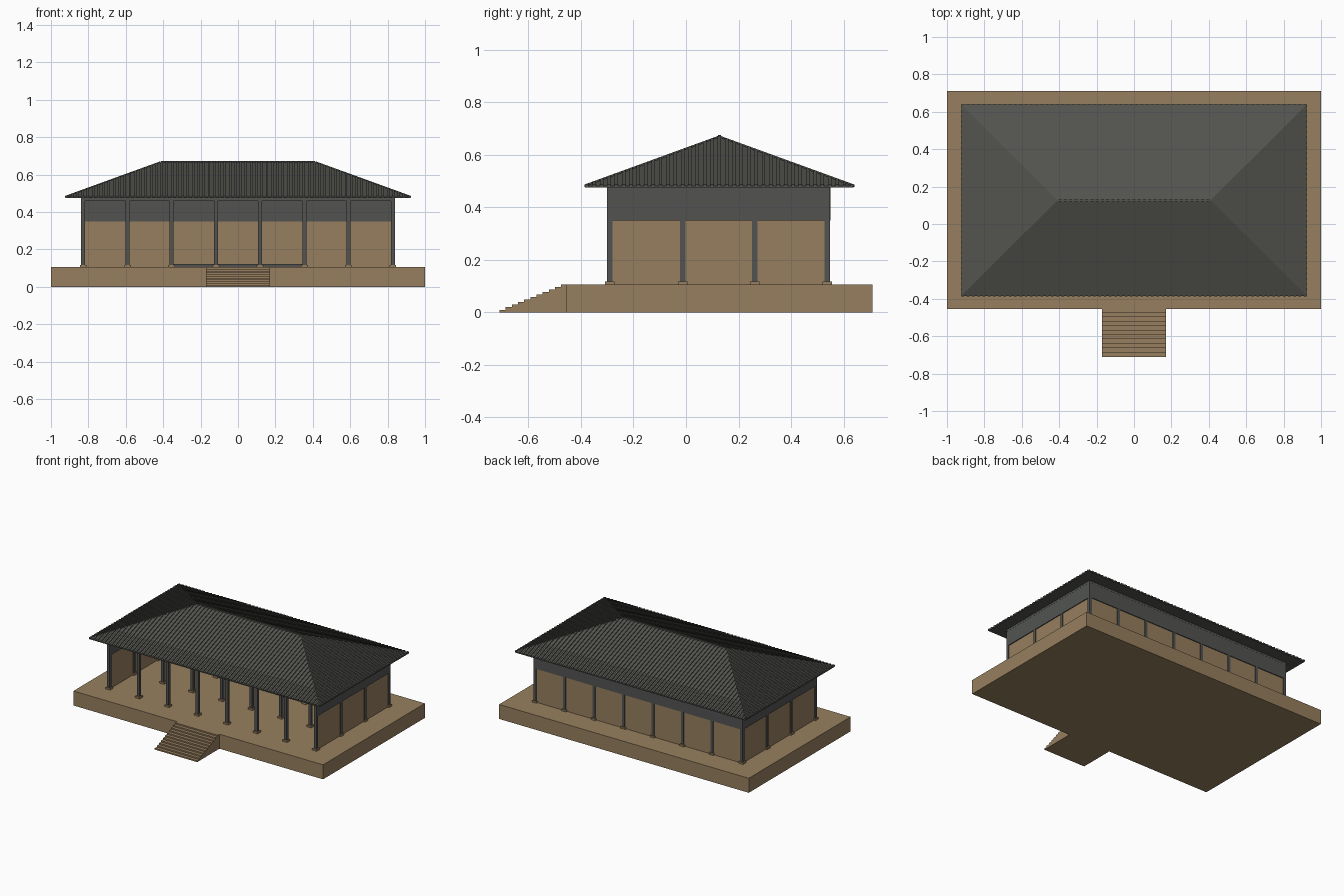
import bpy, bmesh
from mathutils import Vector

if "Cube" in bpy.data.objects:
    bpy.data.objects.remove(bpy.data.objects["Cube"])


def material(name, rgb):
    m = bpy.data.materials.new(name)
    m.diffuse_color = (*rgb, 1)
    m.use_nodes = True
    m.node_tree.nodes["Principled BSDF"].inputs["Base Color"].default_value = m.diffuse_color
    return m


EARTH = material("tan earth", (0.305, 0.212, 0.113))
WOOD = material("dark grey wood", (0.084, 0.088, 0.083))
TILE = material("charcoal tile", (0.086, 0.086, 0.077))


def add_object(name, bm, mat):
    bmesh.ops.recalc_face_normals(bm, faces=bm.faces[:])
    mesh = bpy.data.meshes.new(name)
    bm.to_mesh(mesh)
    bm.free()
    mesh.materials.append(mat)
    ob = bpy.data.objects.new(name, mesh)
    bpy.context.collection.objects.link(ob)
    return ob


def add_box(bm, x0, x1, y0, y1, z0, z1):
    verts = bmesh.ops.create_cube(bm, size=1)["verts"]
    for v in verts:
        v.co = Vector((x1 if v.co.x > 0 else x0,
                       y1 if v.co.y > 0 else y0,
                       z1 if v.co.z > 0 else z0))


def boxes(name, mat, *dims):
    bm = bmesh.new()
    for d in dims:
        add_box(bm, *d)
    return add_object(name, bm, mat)


FLOOR, BAND, BEAM, EAVE = 0.105, 0.35, 0.46, 0.476
COLS = [s * x for x in (0.118, 0.355, 0.59, 0.828) for s in (-1, 1)]
FRONT, MID, REAR, BACK = -0.29, -0.013, 0.262, 0.538
SIDE = 0.828

# Raised platform
boxes("platform", EARTH, (-1, 1, -0.455, 0.71, 0, FLOOR))

# Stairs: one stepped profile extruded across the width
n, start, end = 11, -0.71, -0.455
tread, rise = 0.0235, FLOOR / 11
profile = [(start, 0)]
for i in range(n):
    y = start + i * tread
    profile += [(y, (i + 1) * rise),
                (end if i == n - 1 else y + tread, (i + 1) * rise)]
profile.append((end, 0))
bm = bmesh.new()
face = bm.faces.new([bm.verts.new((-0.17, y, z)) for y, z in profile])
ext = bmesh.ops.extrude_face_region(bm, geom=[face])["geom"]
for v in ext:
    if isinstance(v, bmesh.types.BMVert):
        v.co.x = 0.17
add_object("front_stairs", bm, EARTH)

# Columns with square stone feet
spots = [(x, y) for y in (FRONT, MID, BACK) for x in COLS]
spots += [(x, REAR) for x in (-SIDE, -0.355, 0.355, SIDE)]
r, f = 0.0105, 0.018
boxes("columns", WOOD,
      *[(x - r, x + r, y - r, y + r, FLOOR, EAVE) for x, y in spots])
boxes("column_feet", EARTH,
      *[(x - f, x + f, y - f, y + f, FLOOR - 0.002, FLOOR + 0.012)
        for x, y in spots])


# Walls on the back and both sides, front left open
def wall_ring(t, z0, z1):
    rows = [(-SIDE, SIDE, BACK - t, BACK + t, z0, z1)]
    for s in (-SIDE, SIDE):
        rows.append((s - t, s + t, FRONT, BACK, z0, z1))
    return rows


boxes("lower_walls", EARTH, *wall_ring(0.005, FLOOR - 0.002, BAND))
boxes("upper_walls", WOOD, *wall_ring(0.0112, BAND, BEAM))

# Top beams around the building and along the inner column row
t = 0.009
boxes("top_beams", WOOD, *wall_ring(0.012, BEAM, EAVE),
      (-SIDE, SIDE, FRONT - t, FRONT + t, BEAM, EAVE),
      (-SIDE, SIDE, MID - t, MID + t, BEAM, EAVE))

# Low dais inside
boxes("dais", WOOD, (-0.355, 0.355, REAR, BACK - 0.01, FLOOR - 0.002, 0.122))

# Hipped roof body
EX, EY, RX, YC = 0.922, 0.511, 0.41, 0.127
Z0, Z1, Z2 = 0.474, 0.480, 0.667
bm = bmesh.new()
corners = [(-1, -1), (1, -1), (1, 1), (-1, 1)]
low = [bm.verts.new((sx * EX, YC + sy * EY, Z0)) for sx, sy in corners]
top = [bm.verts.new((sx * EX, YC + sy * EY, Z1)) for sx, sy in corners]
rl, rr = (bm.verts.new((s * RX, YC, Z2)) for s in (-1, 1))
bm.faces.new(low)
for i in range(4):
    j = (i + 1) % 4
    bm.faces.new((low[i], low[j], top[j], top[i]))
for loop in ((top[0], top[1], rr, rl), (top[1], top[2], rr),
             (top[2], top[3], rl, rr), (top[3], top[0], rl)):
    bm.faces.new(loop)
add_object("roof", bm, TILE)

# Tile ribs running from eave up to the ridge or hip
bm = bmesh.new()
W, H = 0.0065, 0.006


def add_rib(u, half, flat, place):
    """place(u, t, z) maps eave position and slope fraction to a point."""
    def reach(a):
        return min(1, (half - abs(a)) / (half - flat))
    ring = []
    for a in (u - W, u + W):
        tt = max(0.0, reach(a))
        for t, lift in ((0, -0.004), (tt, -0.001), (tt, H), (0, H)):
            ring.append(bm.verts.new(place(a, t, Z1 + (Z2 - Z1) * t + lift)))
    a, b = ring[:4], ring[4:]
    bm.faces.new(a)
    bm.faces.new(b)
    for i in range(4):
        j = (i + 1) % 4
        bm.faces.new((a[i], a[j], b[j], b[i]))


def fill_slope(half, flat, count, place):
    for i in range(count):
        add_rib(-half + W + (2 * half - 2 * W) * i / (count - 1),
                half, flat, place)


for s in (-1, 1):
    fill_slope(EX, RX, 66,
               lambda u, t, z: (u, YC + s * (EY + 0.003) * (1 - t), z))
    fill_slope(EY, 0, 37,
               lambda u, t, z: (s * (RX + (EX + 0.003 - RX) * (1 - t)),
                                YC + u, z))
add_object("roof_ribs", bm, TILE)

# Ridge cap
boxes("ridge_cap", TILE, (-RX, RX, YC - 0.006, YC + 0.006, Z2 - 0.01, 0.674))
